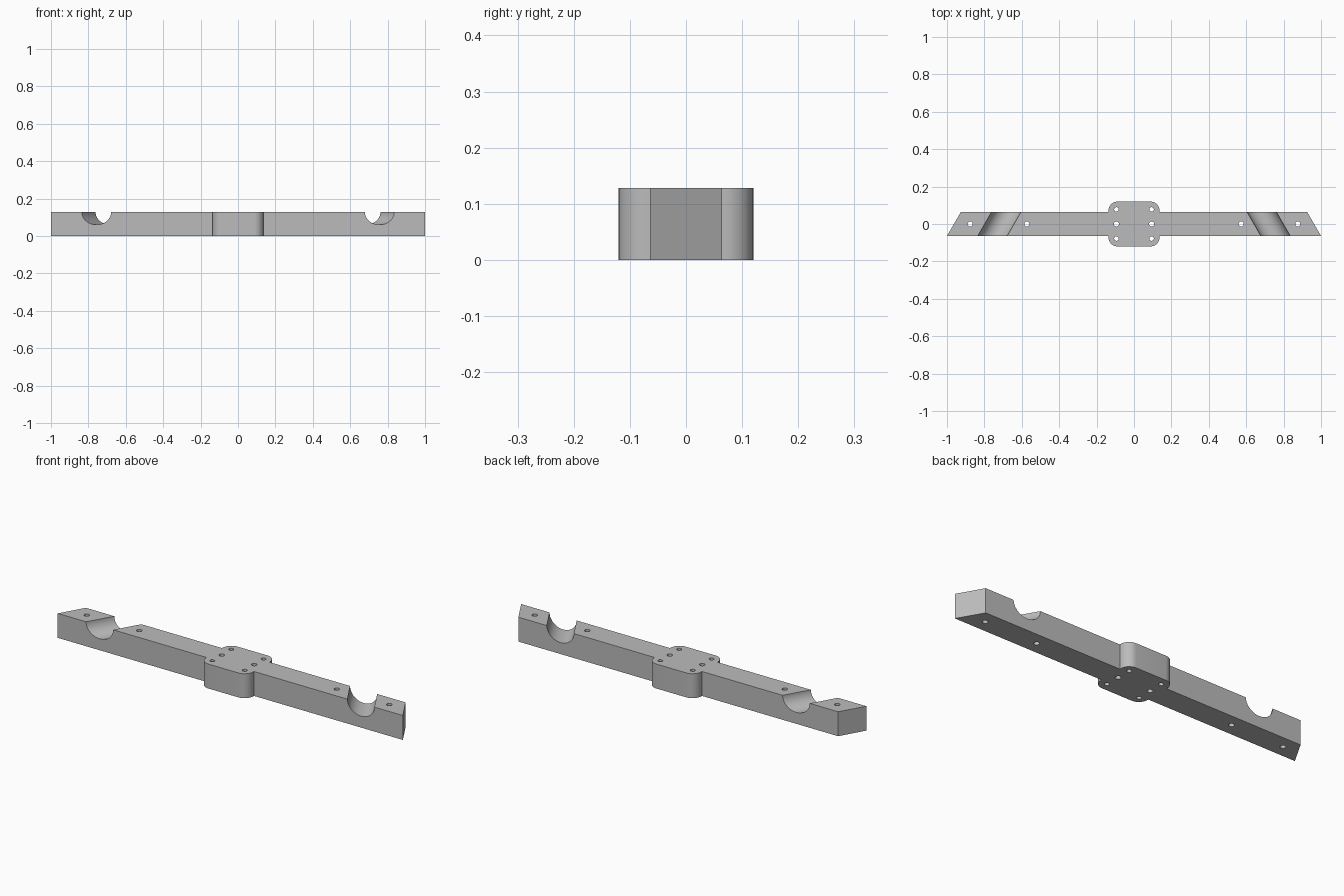
import bpy, bmesh, math
from mathutils import Matrix

cube = bpy.data.objects.get("Cube")
if cube:
    bpy.data.objects.remove(cube, do_unlink=True)

HEIGHT = 0.128
BAR_Y = 0.064
SLANT = math.radians(30)
TOP_X = 1 - 2 * BAR_Y * math.tan(SLANT)
HUB_X, HUB_Y, HUB_R = 0.137, 0.12, 0.05
GROOVE_X, GROOVE_R = 0.72, 0.068

grey = bpy.data.materials.new("light_grey")
grey.use_nodes = True
grey.diffuse_color = (0.5, 0.5, 0.5, 1)
grey.node_tree.nodes["Principled BSDF"].inputs["Base Color"].default_value = (0.5, 0.5, 0.5, 1)


def make_object(name, bm):
    bmesh.ops.recalc_face_normals(bm, faces=bm.faces)
    mesh = bpy.data.meshes.new(name)
    bm.to_mesh(mesh)
    bm.free()
    mesh.materials.append(grey)
    obj = bpy.data.objects.new(name, mesh)
    bpy.context.collection.objects.link(obj)
    return obj


def corner(sx, sy, steps=12):
    """Rounded hub corner, counter-clockwise."""
    start = {(1, 1): 0, (-1, 1): 90, (-1, -1): 180, (1, -1): 270}[sx, sy]
    angles = [math.radians(start + 90 * i / steps) for i in range(steps + 1)]
    return [(sx * (HUB_X - HUB_R) + HUB_R * math.cos(a),
             sy * (HUB_Y - HUB_R) + HUB_R * math.sin(a)) for a in angles]


# Slanted bar with rounded hub, extruded from one outline
outline = [(1, -BAR_Y), (TOP_X, BAR_Y), (HUB_X, BAR_Y)]
outline += corner(1, 1) + corner(-1, 1)
outline += [(-HUB_X, BAR_Y), (-TOP_X, BAR_Y), (-1, -BAR_Y), (-HUB_X, -BAR_Y)]
outline += corner(-1, -1) + corner(1, -1) + [(HUB_X, -BAR_Y)]
bm = bmesh.new()
base = bm.faces.new([bm.verts.new((x, y, 0)) for x, y in outline])
top = bmesh.ops.extrude_face_region(bm, geom=[base])["geom"]
bmesh.ops.translate(bm, verts=[v for v in top if isinstance(v, bmesh.types.BMVert)],
                    vec=(0, 0, HEIGHT))
bracket = make_object("mounting_bar", bm)


def add_cylinder(bm, radius, depth, segments, matrix):
    bmesh.ops.create_cone(bm, cap_ends=True, segments=segments, radius1=radius,
                          radius2=radius, depth=depth, matrix=matrix)


# Cutters: two angled half-round grooves and ten through holes
bm = bmesh.new()
for side in (-1, 1):
    turn = Matrix.Rotation(side * SLANT, 4, 'Z') @ Matrix.Rotation(math.pi / 2, 4, 'X')
    add_cylinder(bm, GROOVE_R, 0.5, 64,
                 Matrix.Translation((side * GROOVE_X, 0, HEIGHT)) @ turn)
    holes = [(0.876, 0, 0.0135), (0.573, 0, 0.0135), (0.094, 0, 0.0135),
             (0.094, 0.078, 0.012), (0.094, -0.078, 0.012)]
    for x, y, r in holes:
        add_cylinder(bm, r, 0.4, 24, Matrix.Translation((side * x, y, HEIGHT / 2)))
cutter = make_object("groove_and_hole_cutter", bm)
cutter.hide_render = True

cut = bracket.modifiers.new("cut", 'BOOLEAN')
cut.operation = 'DIFFERENCE'
cut.solver = 'EXACT'
cut.object = cutter

bpy.ops.object.select_all(action='DESELECT')
bracket.select_set(True)
bpy.context.view_layer.objects.active = bracket
bpy.ops.object.modifier_apply(modifier=cut.name)
bpy.data.objects.remove(cutter, do_unlink=True)
bpy.ops.object.shade_smooth_by_angle(angle=math.radians(30))
